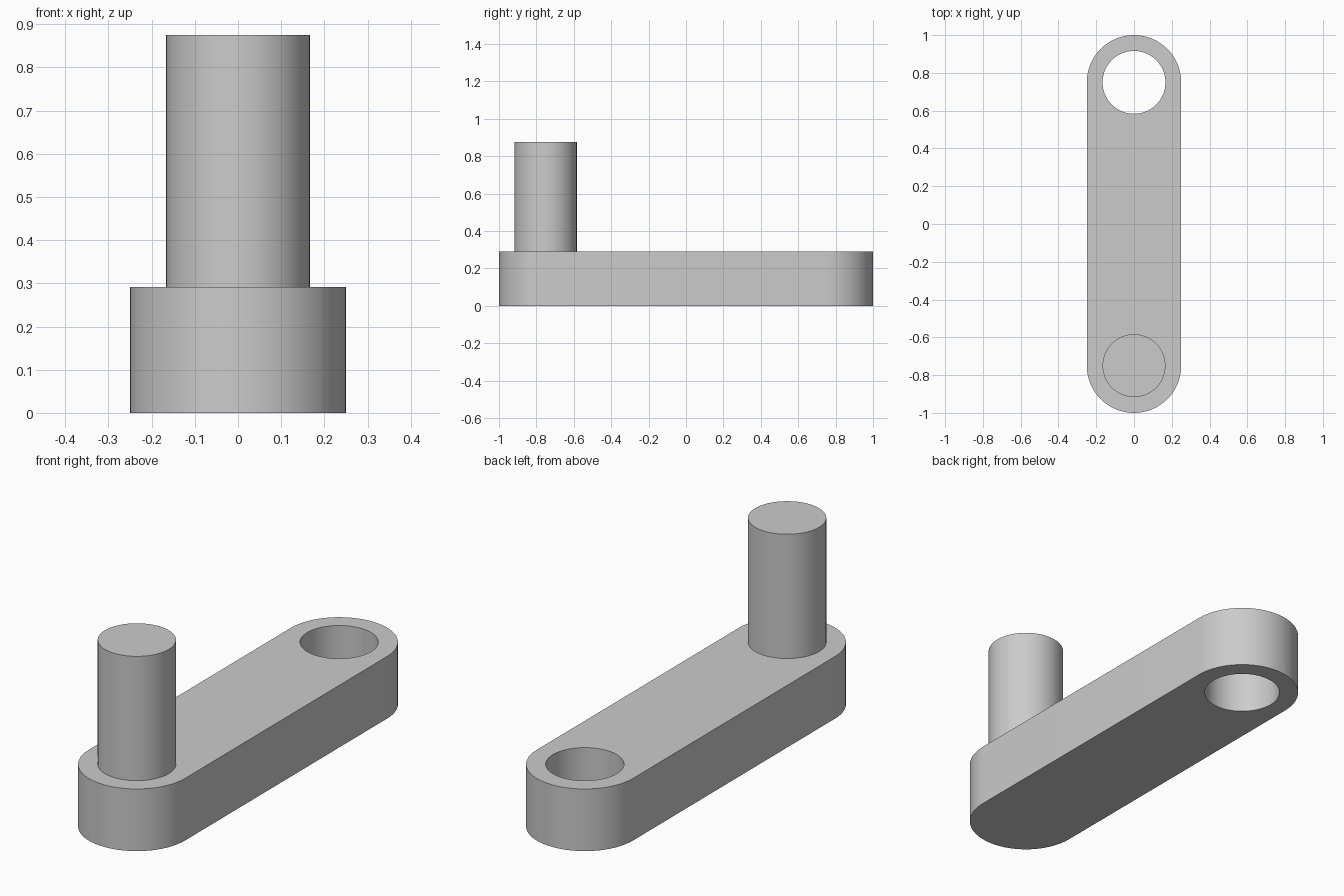
import bpy, bmesh, math

if "Cube" in bpy.data.objects:
    bpy.data.objects.remove(bpy.data.objects["Cube"])

ARM_R, HOLE_R, REACH = 0.25, 0.1665, 0.75
ARM_TOP, PIN_TOP = 0.2917, 0.875
SEG = 64

steel = bpy.data.materials.new("grey_metal")
steel.diffuse_color = (0.6, 0.6, 0.6, 1)
steel.use_nodes = True
steel.node_tree.nodes["Principled BSDF"].inputs["Base Color"].default_value = steel.diffuse_color


def arc(cy, r, start, sweep, n):
    """Points on an arc centred at (0, cy)."""
    return [(r * math.cos(start + sweep * i / n), cy + r * math.sin(start + sweep * i / n))
            for i in range(n + 1)]


def prism(name, loops, z0, z1):
    """Solid between two heights; loops after the first are holes."""
    bm = bmesh.new()
    caps = {z0: [], z1: []}
    for pts in loops:
        low = [bm.verts.new((x, y, z0)) for x, y in pts]
        high = [bm.verts.new((x, y, z1)) for x, y in pts]
        for i in range(len(pts)):
            j = (i + 1) % len(pts)
            bm.faces.new((low[i], low[j], high[j], high[i]))
            caps[z0].append(bm.edges.get((low[i], low[j])))
            caps[z1].append(bm.edges.get((high[i], high[j])))
    for edges in caps.values():
        bmesh.ops.triangle_fill(bm, use_beauty=True, edges=edges)
    bmesh.ops.recalc_face_normals(bm, faces=bm.faces[:])
    mesh = bpy.data.meshes.new(name)
    bm.to_mesh(mesh)
    bm.free()
    mesh.materials.append(steel)
    ob = bpy.data.objects.new(name, mesh)
    bpy.context.collection.objects.link(ob)
    bpy.ops.object.select_all(action='DESELECT')
    ob.select_set(True)
    bpy.context.view_layer.objects.active = ob
    bpy.ops.object.shade_smooth_by_angle(angle=math.radians(30))
    return ob


# Arm: rounded bar with a through hole at the back end
outline = (arc(REACH, ARM_R, 0, math.pi, SEG // 2)
           + arc(-REACH, ARM_R, math.pi, math.pi, SEG // 2))
hole = arc(REACH, HOLE_R, 0, 2 * math.pi, SEG)[:-1]
prism("crank_arm", [outline, hole], 0, ARM_TOP)

# Pin: upright cylinder at the front end, seated slightly into the arm
pin = arc(-REACH, HOLE_R, 0, 2 * math.pi, SEG)[:-1]
prism("crank_pin", [pin], ARM_TOP - 0.01, PIN_TOP)
